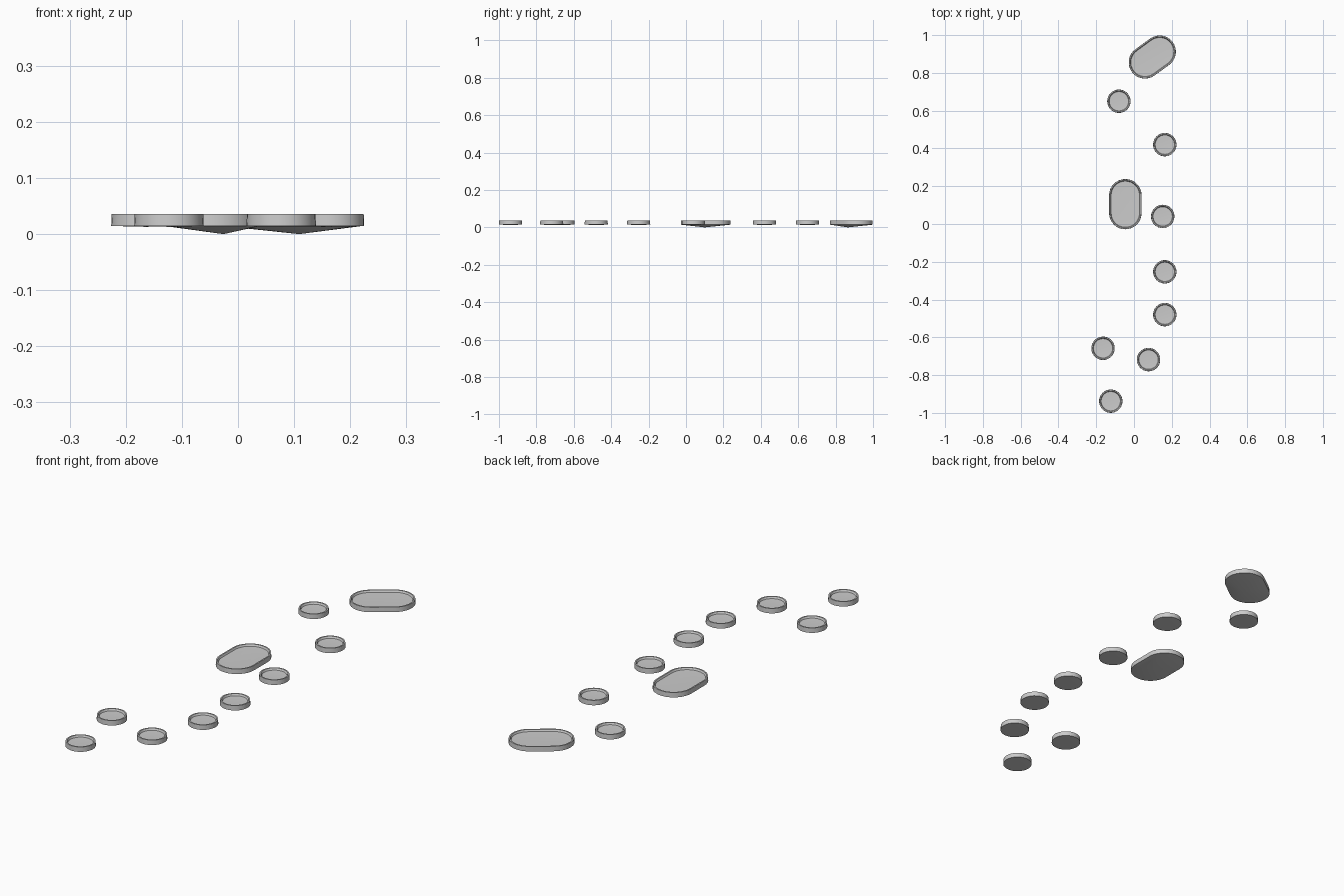
import bpy, bmesh
from math import cos, sin, pi, radians

if "Cube" in bpy.data.objects:
    bpy.data.objects.remove(bpy.data.objects["Cube"])

TOP, BASE = 0.036, 0.0145


def outline(r, half, n):
    """Stadium (or circle when half is 0) with its long axis on x."""
    pts = []
    for side, start in ((1, -pi / 2), (-1, pi / 2)):
        for i in range(n + 1):
            if half == 0 and i == n:
                continue
            a = start + pi * i / n
            pts.append((side * half + r * cos(a), r * sin(a)))
    return pts


def stone(name, x, y, r, half=0.0, angle=0.0, tip=(0, 0, BASE), n=16):
    bm = bmesh.new()
    ca, sa = cos(angle), sin(angle)

    def ring(radius, z):
        return [bm.verts.new((x + px * ca - py * sa, y + px * sa + py * ca, z))
                for px, py in outline(radius, half, n)]

    # wall, narrow rim and shallow dished top
    rings = [ring(r + 0.001, BASE), ring(r, TOP), ring(r - 0.006, TOP),
             ring(r - 0.010, TOP - 0.008), ring(r * 0.5, TOP - 0.009)]
    m = len(rings[0])
    for a, b in zip(rings, rings[1:]):
        for i in range(m):
            j = (i + 1) % m
            bm.faces.new((a[i], a[j], b[j], b[i]))
    bm.faces.new(rings[-1])
    # underside, fanned to its low point
    low = bm.verts.new((x + tip[0], y + tip[1], tip[2]))
    for i in range(m):
        bm.faces.new((rings[0][(i + 1) % m], rings[0][i], low))
    bmesh.ops.recalc_face_normals(bm, faces=bm.faces)
    me = bpy.data.meshes.new(name)
    bm.to_mesh(me)
    bm.free()
    ob = bpy.data.objects.new(name, me)
    bpy.context.collection.objects.link(ob)
    bpy.ops.object.select_all(action='DESELECT')
    ob.select_set(True)
    bpy.context.view_layer.objects.active = ob
    bpy.ops.object.shade_smooth_by_angle(angle=radians(30))


# small round stones
small = [(-0.08, 0.65), (0.163, 0.42), (0.152, 0.04), (0.163, -0.253),
         (0.163, -0.48), (-0.164, -0.658), (0.077, -0.718), (-0.123, -0.938)]
for k, (x, y) in enumerate(small):
    stone(f"round_stone_{k + 1}", x, y, 0.061, tip=(0, 0, 0.013))

# long stones with pointed undersides
stone("long_stone_middle", -0.046, 0.105, 0.085, 0.047, pi / 2, (0.02, -0.005, 0))
stone("long_stone_back", 0.097, 0.884, 0.085, 0.048, radians(36), (0.012, -0.018, 0))
